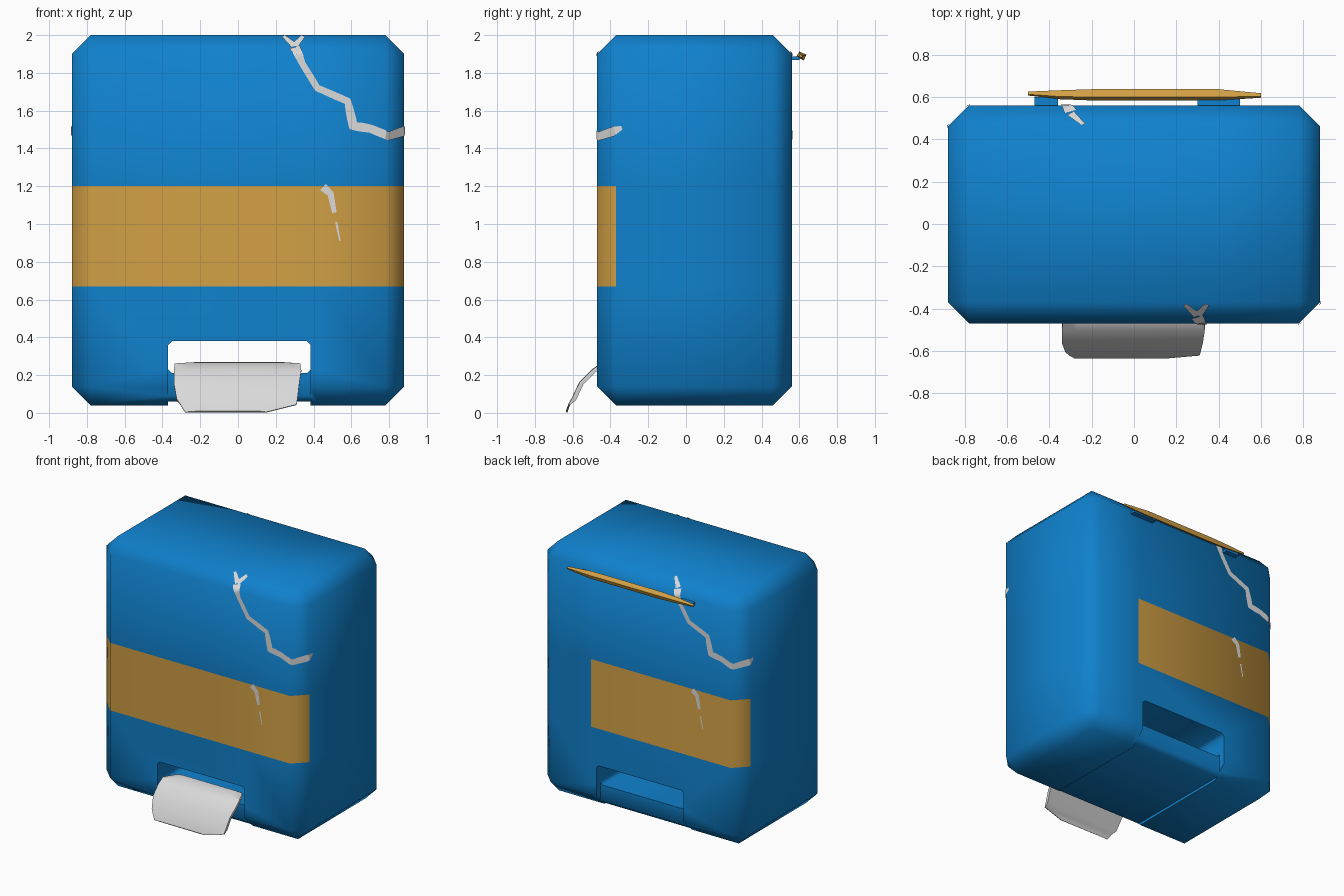
import bpy, bmesh, math
from mathutils import Vector, Matrix

if "Cube" in bpy.data.objects:
    bpy.data.objects.remove(bpy.data.objects["Cube"])


def material(name, rgb):
    m = bpy.data.materials.new(name)
    m.diffuse_color = (*rgb, 1)
    m.use_nodes = True
    m.node_tree.nodes["Principled BSDF"].inputs["Base Color"].default_value = m.diffuse_color
    return m


BLUE = material("blue plastic", (0.005, 0.22, 0.61))
OCHRE = material("ochre yellow", (0.64, 0.35, 0.06))
GREY = material("light grey", (0.70, 0.70, 0.70))

X0, X1, Y0, Y1, Z0, Z1 = -0.88, 0.88, -0.47, 0.56, 0.04, 2.0
CH = 0.10  # chamfer size


def obj_from_bm(name, bm, *mats):
    me = bpy.data.meshes.new(name)
    bm.to_mesh(me)
    bm.free()
    ob = bpy.data.objects.new(name, me)
    bpy.context.collection.objects.link(ob)
    for m in mats:
        me.materials.append(m)
    return ob


def box_bm(x0, x1, y0, y1, z0, z1, bevel=0, axis=None):
    bm = bmesh.new()
    mat = Matrix.Translation(((x0 + x1) / 2, (y0 + y1) / 2, (z0 + z1) / 2)) @ \
        Matrix.Diagonal((x1 - x0, y1 - y0, z1 - z0, 1))
    bmesh.ops.create_cube(bm, size=1, matrix=mat)
    if bevel:
        edges = [e for e in bm.edges if axis is None or
                 abs((e.verts[0].co - e.verts[1].co)[axis]) > 1e-4]
        bmesh.ops.bevel(bm, geom=edges, offset=bevel, segments=1,
                        affect='EDGES', profile=0.5)
    return bm


def smooth(ob, deg):
    bpy.ops.object.select_all(action='DESELECT')
    ob.select_set(True)
    bpy.context.view_layer.objects.active = ob
    bpy.ops.object.shade_smooth_by_angle(angle=math.radians(deg))


# Cabinet: chamfered box with a tunnel slot and recessed sills
body = obj_from_bm("cabinet", box_bm(X0, X1, Y0, Y1, Z0, Z1, CH), BLUE, OCHRE)
cutters = [
    ("slot_cutter", (-0.37, 0.385, -1, 1, 0.21, 0.38, 0.02, 1)),
    ("front_sill_cutter", (-0.37, 0.385, -1, Y0 + 0.05, -0.2, 0.30)),
    ("back_sill_cutter", (-0.37, 0.385, Y1 - 0.05, 1, -0.2, 0.30)),
    ("bottom_cutter", (-0.37, 0.385, -1, 1, -0.2, 0.06)),
]
bpy.context.view_layer.objects.active = body
for name, args in cutters:
    cut = obj_from_bm(name, box_bm(*args))
    cut.hide_render = True
    mod = body.modifiers.new(name, 'BOOLEAN')
    mod.operation = 'DIFFERENCE'
    mod.solver = 'EXACT'
    mod.object = cut
    bpy.ops.object.modifier_apply(modifier=mod.name)
    bpy.data.objects.remove(cut, do_unlink=True)

# Painted stripe: cut the cabinet faces and colour them by position
bm = bmesh.new()
bm.from_mesh(body.data)
for co, no in (((0, 0, 0.67), (0, 0, 1)), ((0, 0, 1.2), (0, 0, 1)),
               ((0.43, 0, 0), (1, 0, 0))):
    bmesh.ops.bisect_plane(bm, geom=bm.verts[:] + bm.edges[:] + bm.faces[:],
                           plane_co=co, plane_no=no)
for f in bm.faces:
    c = f.calc_center_median()
    front = c.y < Y0 + CH
    back = c.y > Y1 - CH and c.x < 0.43
    f.material_index = 1 if 0.67 < c.z < 1.2 and (front or back) else 0
bm.to_mesh(body.data)
bm.free()
smooth(body, 60)


# Cracks: thin ribbons wrapped over the front face, chamfers and sides
def wrap(t, flat):
    length = CH * math.sqrt(2)
    if t < flat:
        return t, 0
    if t < flat + length:
        d = (t - flat) / math.sqrt(2)
        return flat + d, d
    return flat + CH, CH + t - flat - length


def surface(u, v):
    e = 0.004
    x, iy = wrap(u, X1 - CH + e)
    z, iz = wrap(v, Z1 - CH + e)
    return Vector((x, Y0 - e + iy + iz, z))


def ribbon(bm, path, rotated):
    pts = []
    for a, b in zip(path, path[1:]):
        for i in range(6):
            pts.append(Vector(a).lerp(Vector(b), i / 6))
    pts.append(Vector(path[-1]))
    rows = []
    for i, p in enumerate(pts):
        d = pts[min(i + 3, len(pts) - 1)] - pts[max(i - 3, 0)]
        n = Vector((-d.y, d.x)).normalized() * p.z
        row = []
        for s in (1, -1):
            q = surface(p.x + s * n.x, p.y + s * n.y)
            if rotated:
                q = Vector((-q.x, Y0 + Y1 - q.y, q.z))
            row.append(bm.verts.new(q))
        rows.append(row)
    for (a, b), (c, d) in zip(rows, rows[1:]):
        bm.faces.new((a, b, d, c))


# each path point: across, up, half width
MAIN = [(0.30, 1.95, .03), (0.34, 1.85, .017), (0.42, 1.72, .018),
        (0.58, 1.65, .02), (0.61, 1.52, .026), (0.70, 1.505, .022),
        (0.80, 1.465, .023), (0.91, 1.49, .026), (0.96, 1.51, .01)]
FORK_L = [(0.30, 1.96, .02), (0.24, 2.035, .010)]
FORK_R = [(0.30, 1.96, .02), (0.345, 2.035, .012)]
LOWER = [(0.45, 1.195, .022), (0.49, 1.16, .017), (0.51, 1.06, .012)]
TAIL = [(0.52, 1.01, .006), (0.54, 0.91, .004)]
for name, rotated in (("front_cracks", False), ("back_cracks", True)):
    bm = bmesh.new()
    for path in (MAIN, FORK_L, FORK_R, LOWER, TAIL):
        if not (rotated and path is FORK_R):
            ribbon(bm, path, rotated)
    bmesh.ops.recalc_face_normals(bm, faces=bm.faces[:])
    for f in bm.faces:  # face outward
        f.normal_update()
        side = f.calc_center_median() - Vector((0, 0.045, 1.0))
        if f.normal.dot(side) < 0:
            f.normal_flip()
    obj_from_bm(name, bm, GREY)


def loft(name, sections, mat):
    """Skin a row of equal-sized closed sections and cap the ends."""
    bm = bmesh.new()
    rings = [[bm.verts.new(p) for p in s] for s in sections]
    n = len(rings[0])
    for a, b in zip(rings, rings[1:]):
        for i in range(n):
            j = (i + 1) % n
            bm.faces.new((a[i], a[j], b[j], b[i]))
    bm.faces.new(rings[0][::-1])
    bm.faces.new(rings[-1])
    bmesh.ops.recalc_face_normals(bm, faces=bm.faces[:])
    return obj_from_bm(name, bm, mat)


# Rear bar along the top of the back, tapered at its ends
bar = []
for x, y, s in ((-0.50, 0.617, 0.35), (-0.35, 0.612, 0.8), (-0.2, 0.612, 1),
                (0.40, 0.612, 1), (0.60, 0.608, 0.4)):
    bar.append([(x, y + dy * s, 1.888 + dz * s) for dy, dz in
                ((-0.028, -0.002), (-0.012, 0.026), (0.025, 0.008), (0.012, -0.022))])
loft("rear_bar", bar, OCHRE)
for name, a, b in (("bar_mount_left", -0.47, -0.36), ("bar_mount_right", 0.30, 0.50)):
    obj_from_bm(name, box_bm(a, b, 0.52, 0.60, 1.868, 1.888), BLUE)

# Paper towel hanging out of the slot
rows = [(-0.36, 0.265, -0.27, 0.29), (-0.45, 0.262, -0.335, 0.33),
        (-0.50, 0.225, -0.34, 0.335), (-0.565, 0.16, -0.34, 0.325),
        (-0.605, 0.075, -0.325, 0.315), (-0.622, 0.045, -0.305, 0.31),
        (-0.636, 0.005, -0.28, 0.15)]
sheet = []
for i, (y, z, a, b) in enumerate(rows):
    t = 0.022 if 0 < i < 5 else 0.008
    sheet.append([(a, y, z), (a * 0.8, y, z + 0.004), (b * 0.8, y, z + 0.004), (b, y, z),
                  (b, y + t, z - t * 0.4), (a, y + t, z - t * 0.4)])
towel = loft("paper_towel", sheet, GREY)
smooth(towel, 35)
